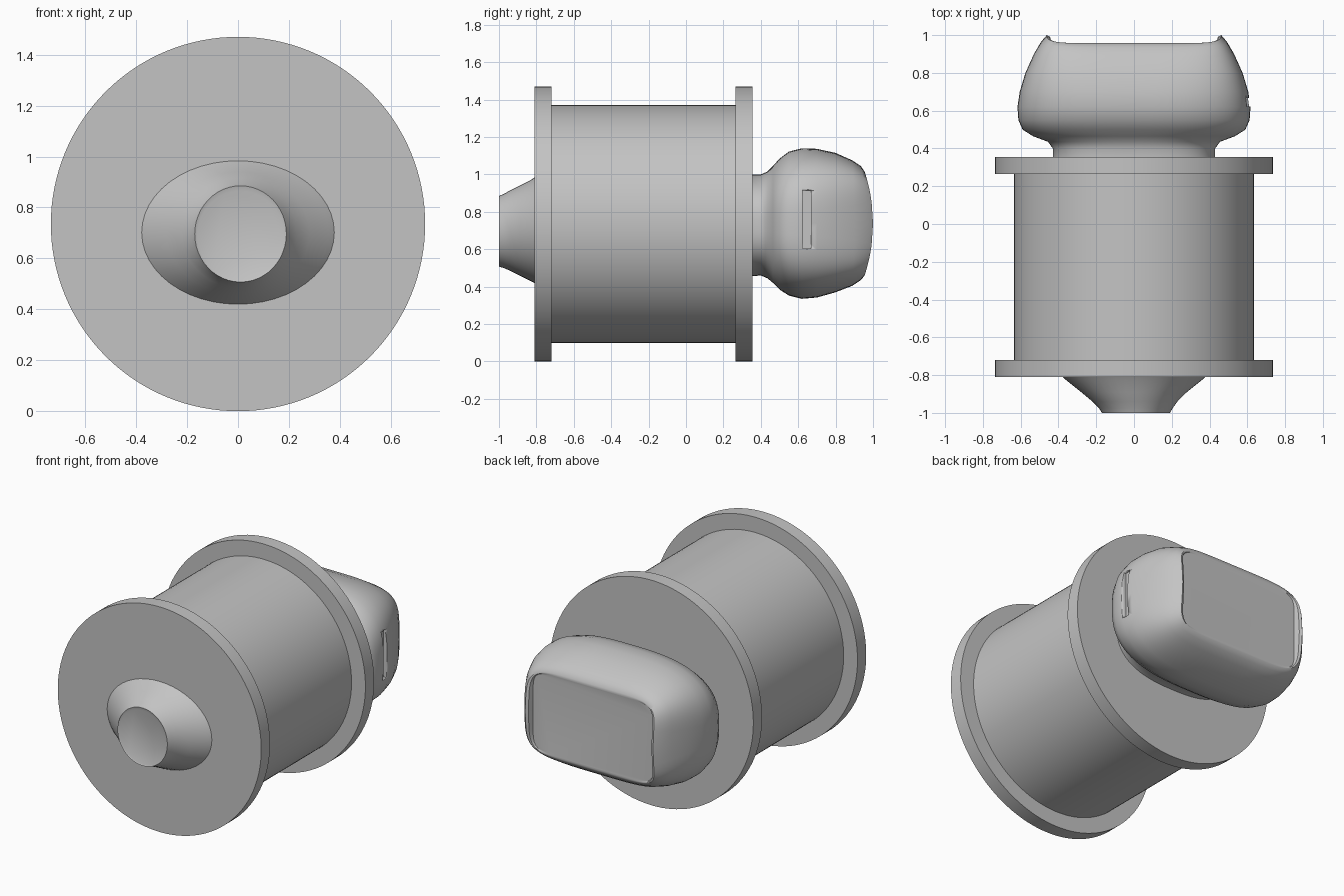
import bpy, bmesh
from math import cos, sin, pi, copysign, radians
from mathutils import Vector

if "Cube" in bpy.data.objects:
    bpy.data.objects.remove(bpy.data.objects["Cube"], do_unlink=True)

grey = bpy.data.materials.new("plain grey")
grey.diffuse_color = (0.55, 0.55, 0.55, 1)
grey.use_nodes = True
grey.node_tree.nodes["Principled BSDF"].inputs["Base Color"].default_value = (0.55, 0.55, 0.55, 1)


def finish(name, bm, angle=35):
    """Turn a bmesh into a smooth-shaded object with sharp edges kept."""
    bmesh.ops.recalc_face_normals(bm, faces=bm.faces)
    mesh = bpy.data.meshes.new(name)
    bm.to_mesh(mesh)
    bm.free()
    mesh.materials.append(grey)
    obj = bpy.data.objects.new(name, mesh)
    bpy.context.collection.objects.link(obj)
    bpy.ops.object.select_all(action='DESELECT')
    obj.select_set(True)
    bpy.context.view_layer.objects.active = obj
    bpy.ops.object.shade_smooth_by_angle(angle=radians(angle))
    return obj


def loft(name, rings, steps=64, angle=35):
    """Rings along y: (y, centre x, half width, bottom, top, squareness, bow)."""
    bm = bmesh.new()
    loops = []
    for y, cx, w, low, high, power, bow in rings:
        h, cz = (high - low) / 2, (high + low) / 2
        loop = []
        for i in range(steps):
            c, s = cos(2 * pi * i / steps), sin(2 * pi * i / steps)
            u = copysign(abs(c) ** (2 / power), c)
            v = copysign(abs(s) ** (2 / power), s)
            loop.append(bm.verts.new((cx + w * u, y + bow * (1 - v * v), cz + h * v)))
        loops.append(loop)
    for a, b in zip(loops, loops[1:]):
        for i in range(steps):
            j = (i + 1) % steps
            bm.faces.new((a[i], a[j], b[j], b[i]))
    bm.faces.new(loops[0])
    bm.faces.new(loops[-1])
    return finish(name, bm, angle)


def disc(name, y0, y1, r):
    mid = 0.735
    return loft(name, [(y, 0, r, mid - r, mid + r, 2, 0) for y in (y0, y1)], 128)


# Spool: drum between two flanges
disc("drum", -0.72, 0.265, 0.635)
disc("front_flange", -0.81, -0.72, 0.735)
disc("rear_flange", 0.265, 0.355, 0.735)

# Flared front nozzle with a shallow recessed tip
loft("front_nozzle", [
    (-0.80, 0.0, 0.39, 0.415, 0.99, 2, 0),
    (-0.83, 0.0, 0.355, 0.43, 0.97, 2, 0),
    (-0.89, 0.0, 0.28, 0.46, 0.94, 2, 0),
    (-0.94, 0.005, 0.225, 0.485, 0.915, 2, 0),
    (-0.975, 0.01, 0.195, 0.5, 0.895, 2, 0),
    (-1.0, 0.01, 0.18, 0.507, 0.885, 2, 0),
    (-0.995, 0.01, 0.17, 0.515, 0.865, 2, 0),
], 48)

# Rounded rear head on a neck, with bowed side rims round a flat end
head = loft("rear_head", [
    (0.345, 0, 0.43, 0.455, 1.0, 2.6, 0),
    (0.40, 0, 0.43, 0.46, 1.0, 2.6, 0),
    (0.435, 0, 0.455, 0.445, 1.015, 2.6, 0),
    (0.465, 0, 0.535, 0.42, 1.045, 2.7, 0),
    (0.50, 0, 0.59, 0.385, 1.085, 2.8, 0),
    (0.55, 0, 0.612, 0.352, 1.122, 2.9, 0),
    (0.62, 0, 0.617, 0.335, 1.14, 3, 0),
    (0.70, 0, 0.605, 0.342, 1.137, 3.2, 0),
    (0.80, 0, 0.575, 0.37, 1.115, 3.6, 0),
    (0.89, 0, 0.53, 0.405, 1.075, 4.2, 0.01),
    (0.935, 0, 0.492, 0.435, 1.045, 5, 0.03),
    (0.955, 0, 0.462, 0.46, 1.015, 6, 0.045),
    (0.957, 0, 0.445, 0.468, 1.005, 7, 0.035),
    (0.957, 0, 0.435, 0.475, 1.0, 8, 0),
], 96, 45)

# Narrow slit in the left side of the head
bm = bmesh.new()
bmesh.ops.create_cube(bm, size=1)
bmesh.ops.scale(bm, vec=Vector((0.06, 0.045, 0.31)), verts=bm.verts)
bmesh.ops.translate(bm, vec=Vector((0.615, 0.645, 0.76)), verts=bm.verts)
cutter = finish("slit_cutter", bm)
cutter.hide_render = True
cutter.hide_set(True)
cut = head.modifiers.new("slit", 'BOOLEAN')
cut.operation = 'DIFFERENCE'
cut.object = cutter
